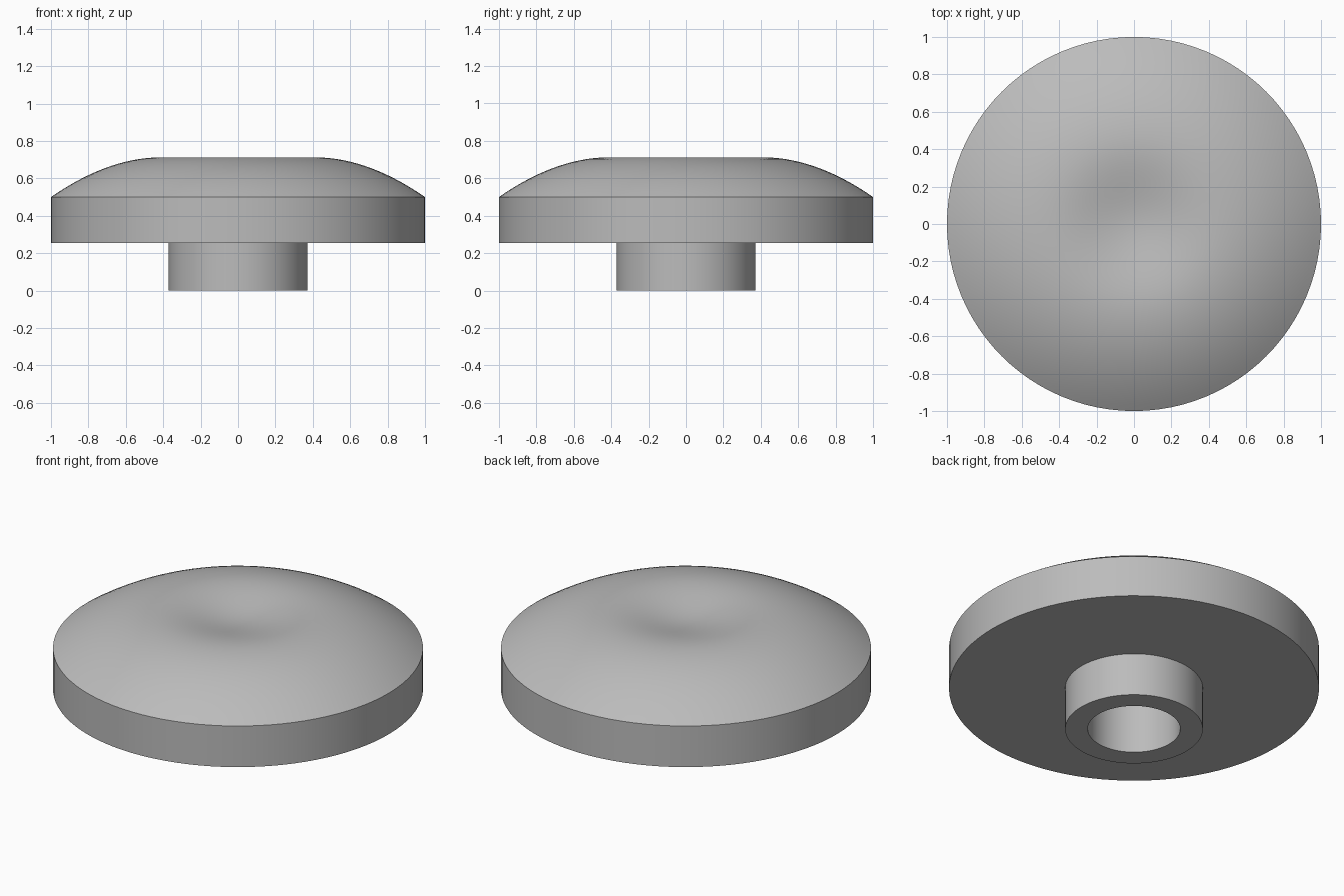
import bpy, bmesh, math

cube = bpy.data.objects.get("Cube")
if cube:
    bpy.data.objects.remove(cube, do_unlink=True)

grey = bpy.data.materials.new("plain grey")
grey.use_nodes = True
colour = (0.5, 0.5, 0.5, 1)
grey.diffuse_color = colour
grey.node_tree.nodes["Principled BSDF"].inputs["Base Color"].default_value = colour

SEGMENTS = 96
CREST, TOP, RIM, DIP = 0.42, 0.712, 0.5, 0.05


def dome_height(r):
    # Domed shoulder outside the crest, shallow finger dimple inside it
    if r > CREST:
        t = (r - CREST) / (1 - CREST)
        return TOP - (TOP - RIM) * t ** 1.9
    return TOP - DIP * (1 + math.cos(math.pi * r / CREST)) / 2


def lathe(name, profile):
    bm = bmesh.new()
    verts = [bm.verts.new((r, 0, z)) for r, z in profile]
    edges = [bm.edges.new(pair) for pair in zip(verts, verts[1:])]
    bmesh.ops.spin(bm, geom=verts + edges, cent=(0, 0, 0), axis=(0, 0, 1),
                   angle=math.tau, steps=SEGMENTS)
    bmesh.ops.remove_doubles(bm, verts=bm.verts, dist=0.0001)
    bmesh.ops.recalc_face_normals(bm, faces=bm.faces)
    mesh = bpy.data.meshes.new(name)
    bm.to_mesh(mesh)
    bm.free()
    mesh.materials.append(grey)
    obj = bpy.data.objects.new(name, mesh)
    bpy.context.collection.objects.link(obj)
    bpy.ops.object.select_all(action="DESELECT")
    obj.select_set(True)
    bpy.context.view_layer.objects.active = obj
    bpy.ops.object.shade_smooth_by_angle(angle=math.radians(25))
    return obj


# One closed turned body: dished cap, rim, underside, stem and blind bore
steps = 28
cap = [(i / steps, dome_height(i / steps)) for i in range(steps + 1)]
stem = [(1, 0.255), (0.372, 0.255), (0.372, 0), (0.25, 0), (0.25, 0.4), (0, 0.4)]
lathe("button_cap_with_stem", cap + stem)
